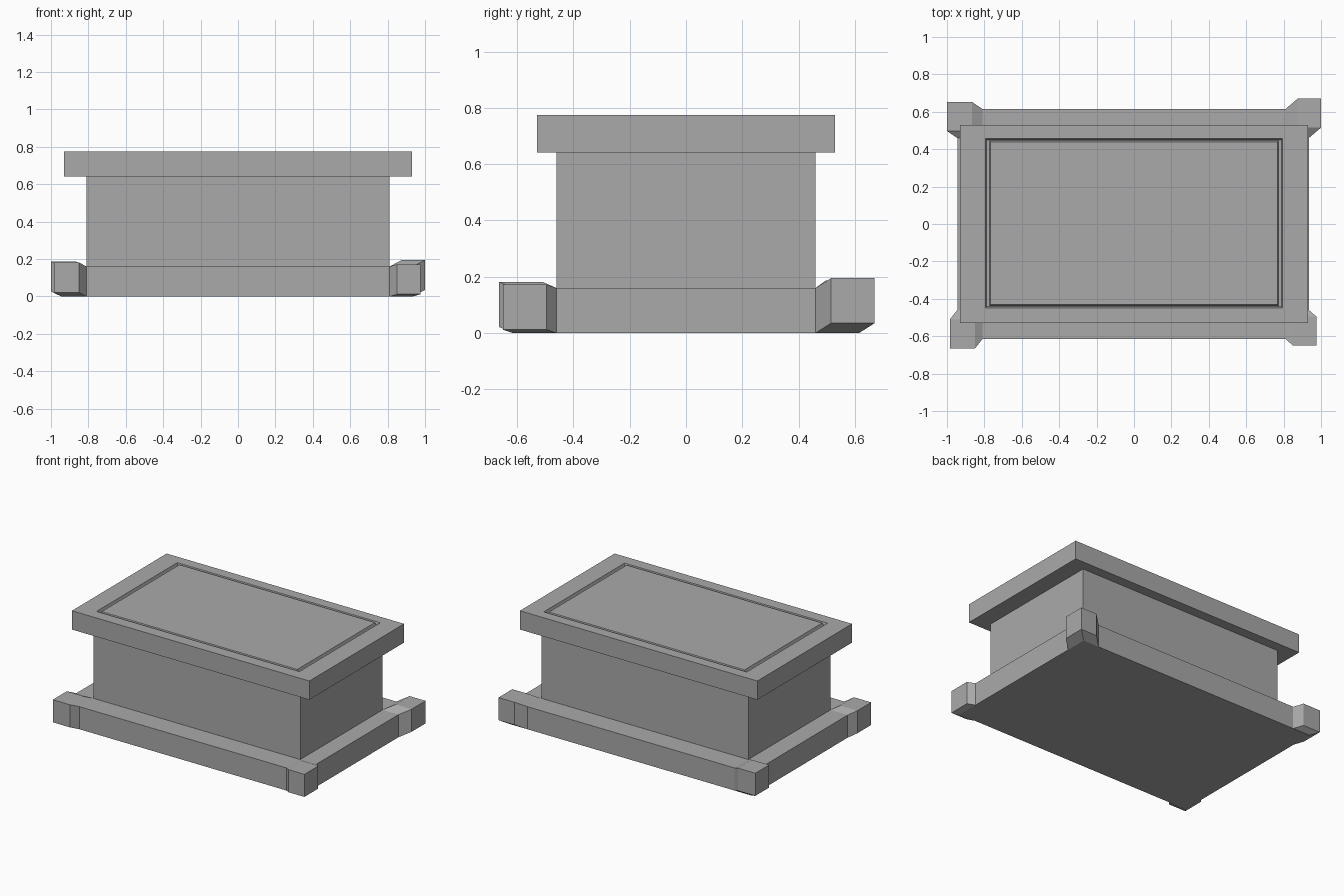
import bpy
import bmesh
from mathutils import Vector

cube = bpy.data.objects.get("Cube")
if cube:
    bpy.data.objects.remove(cube, do_unlink=True)

stone = bpy.data.materials.new("grey stone")
stone.use_nodes = True
GREY = (0.4, 0.4, 0.4, 1.0)
stone.diffuse_color = GREY
stone.node_tree.nodes["Principled BSDF"].inputs["Base Color"].default_value = GREY


def finish(name, bm):
    bmesh.ops.recalc_face_normals(bm, faces=bm.faces[:])
    mesh = bpy.data.meshes.new(name)
    bm.to_mesh(mesh)
    bm.free()
    mesh.materials.append(stone)
    obj = bpy.data.objects.new(name, mesh)
    bpy.context.scene.collection.objects.link(obj)
    return obj


def corners(lo, hi):
    return [Vector((x, y, z)) for x in (lo[0], hi[0])
            for y in (lo[1], hi[1]) for z in (lo[2], hi[2])]


def hull(name, points):
    bm = bmesh.new()
    for p in points:
        bm.verts.new(p)
    result = bmesh.ops.convex_hull(bm, input=bm.verts[:])
    spare = [v for v in result["geom_interior"] if isinstance(v, bmesh.types.BMVert)]
    bmesh.ops.delete(bm, geom=spare, context='VERTS')
    bmesh.ops.dissolve_limit(bm, angle_limit=0.01, verts=bm.verts[:], edges=bm.edges[:])
    return finish(name, bm)


# Base slab and body
BASE_Z = 0.16
hull("base", corners((-0.945, -0.615, 0), (0.935, 0.615, BASE_Z)))
hull("body", corners((-0.81, -0.46, BASE_Z), (0.81, 0.46, 0.642)))

# Corner feet: each corner cell of the base swept outwards and up
sweeps = {
    "front_right_foot": (-0.04, -0.05, 0.022),
    "front_left_foot": (0.04, -0.035, 0.012),
    "back_right_foot": (-0.055, 0.037, 0.027),
    "back_left_foot": (0.065, 0.055, 0.035),
}
for name, sweep in sweeps.items():
    outer_x = -0.945 if sweep[0] < 0 else 0.935
    inner_x = -0.81 if sweep[0] < 0 else 0.81
    side_y = -1 if sweep[1] < 0 else 1
    cell = corners((inner_x, 0.46 * side_y, 0), (outer_x, 0.615 * side_y, BASE_Z))
    hull(name, cell + [p + Vector(sweep) for p in cell])

# Lid: stacked rectangular rings, with a groove around the centre panel
TOP, FLOOR = 0.775, 0.755
rings = [  # half width, half depth, y shift, height
    (0.93, 0.53, 0, 0.642),
    (0.93, 0.53, 0, TOP),
    (0.795, 0.452, 0.004, TOP),
    (0.788, 0.445, 0.004, FLOOR),
    (0.773, 0.442, 0.004, FLOOR),
    (0.766, 0.435, 0.004, TOP),
]
bm = bmesh.new()
loops = [[bm.verts.new((sx * w, sy * d + shift, z))
          for sx, sy in ((-1, -1), (1, -1), (1, 1), (-1, 1))]
         for w, d, shift, z in rings]
for a, b in zip(loops, loops[1:]):
    for i in range(4):
        j = (i + 1) % 4
        bm.faces.new((a[i], a[j], b[j], b[i]))
bm.faces.new(loops[0])
bm.faces.new(loops[-1])
finish("lid", bm)
